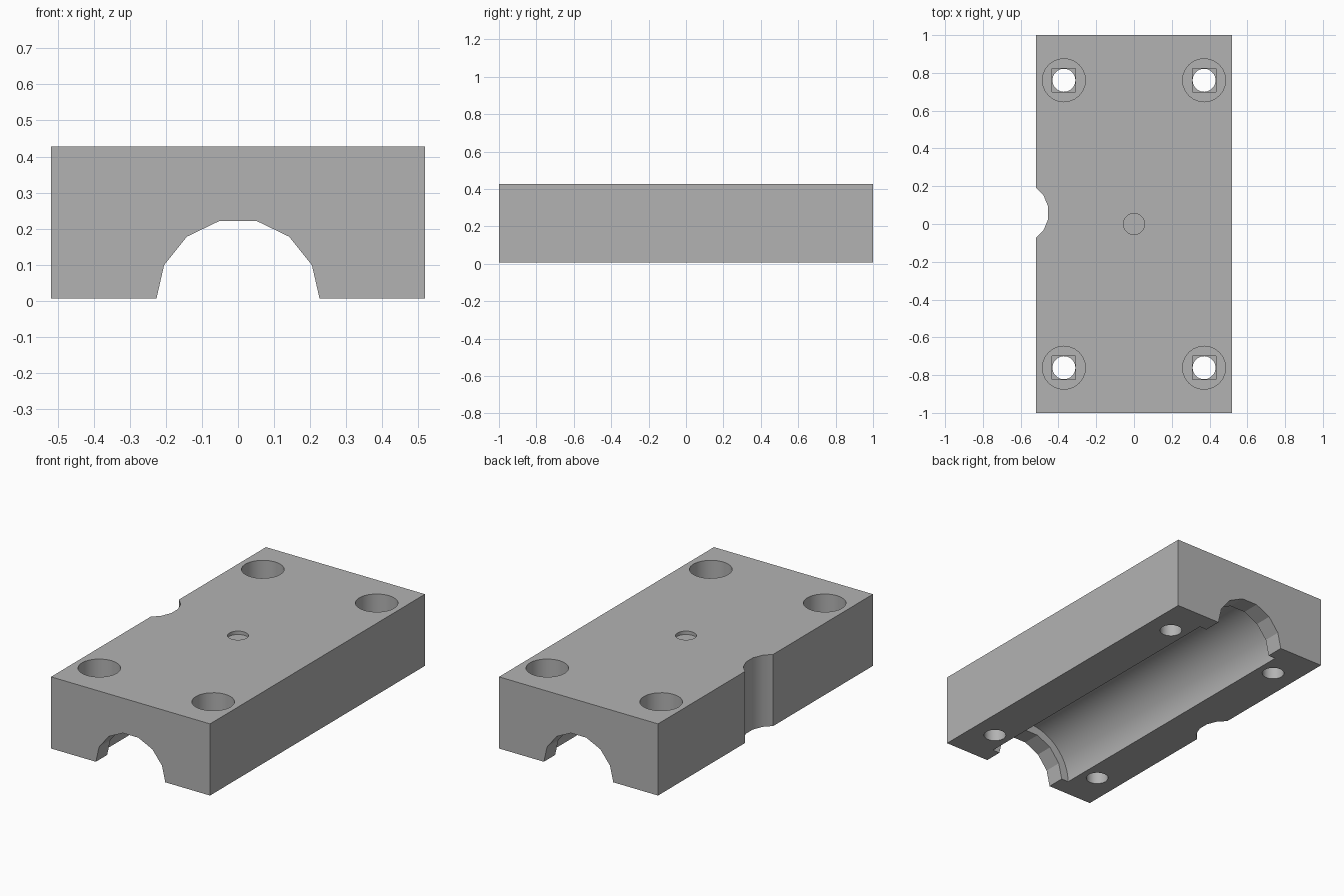
import bpy
import math

cube = bpy.data.objects.get("Cube")
if cube:
    bpy.data.objects.remove(cube, do_unlink=True)

BOTTOM, TOP = 0.006, 0.428
WIDTH, LENGTH = 1.036, 2.0

# One grey material for the whole block
grey = bpy.data.materials.new("plain_grey")
grey.use_nodes = True
colour = (0.45, 0.45, 0.45, 1)
grey.diffuse_color = colour
grey.node_tree.nodes["Principled BSDF"].inputs["Base Color"].default_value = colour


def box(name, size, centre):
    bpy.ops.mesh.primitive_cube_add(size=1, location=centre)
    obj = bpy.context.object
    obj.name = name
    obj.scale = size
    bpy.ops.object.transform_apply(location=True, rotation=True, scale=True)
    obj.data.materials.append(grey)
    return obj


def cylinder(name, radius, depth, centre, sides, turn=0.0, along_y=False):
    """Prism along z or y; turn spins it about its own axis."""
    bpy.ops.mesh.primitive_cylinder_add(vertices=sides, radius=radius, depth=depth,
                                        rotation=(0, 0, turn))
    obj = bpy.context.object
    obj.name = name
    bpy.ops.object.transform_apply(location=False, rotation=True, scale=False)
    if along_y:
        obj.rotation_euler.x = math.pi / 2
    obj.location = centre
    bpy.ops.object.transform_apply(location=True, rotation=True, scale=False)
    obj.data.materials.append(grey)
    return obj


def well(name, radius, x, y, low, high, sides, turn=0.0):
    """Upright cutter between two heights."""
    return cylinder(name, radius, high - low, (x, y, (low + high) / 2), sides, turn)


block = box("bearing_block", (WIDTH, LENGTH, TOP - BOTTOM), (0, 0, (TOP + BOTTOM) / 2))


def cut(cutter):
    cutter.hide_render = True
    mod = block.modifiers.new("cut", 'BOOLEAN')
    mod.operation = 'DIFFERENCE'
    mod.solver = 'EXACT'
    mod.object = cutter
    bpy.context.view_layer.objects.active = block
    bpy.ops.object.modifier_apply(modifier=mod.name)
    bpy.data.objects.remove(cutter, do_unlink=True)


# Faceted shaft opening through both end lips, then the wider round bore
cut(cylinder("shaft_cutter", 0.2275, 2.4, (0, 0, 0), 14, math.pi / 2, True))
cut(cylinder("bore_cutter", 0.273, 1.79, (0, 0, 0), 64, 0, True))

# Counterbored screw holes with a shallow square step under each head
HEAD_FLOOR = 0.21
for sx in (-1, 1):
    for sy in (-1, 1):
        x, y = sx * 0.371, sy * 0.761
        cut(well("head_cutter", 0.114, x, y, HEAD_FLOOR, TOP + 0.1, 24))
        cut(box("step_cutter", (0.124, 0.124, 0.06), (x, y, HEAD_FLOOR + 0.015)))
        cut(well("screw_cutter", 0.061, x, y, -0.1, TOP + 0.1, 20))

# Shallow central dimple on the top
cut(well("dimple_cutter", 0.056, 0, 0, TOP - 0.02, TOP + 0.1, 24))

# Faceted relief notch in one long side
cut(well("notch_cutter", 0.165, -0.616, 0.059, -0.1, TOP + 0.1, 16, math.pi / 16))

# Smooth round walls, crisp edges
bpy.ops.object.select_all(action='DESELECT')
block.select_set(True)
bpy.context.view_layer.objects.active = block
bpy.ops.object.shade_smooth_by_angle(angle=math.radians(24))
